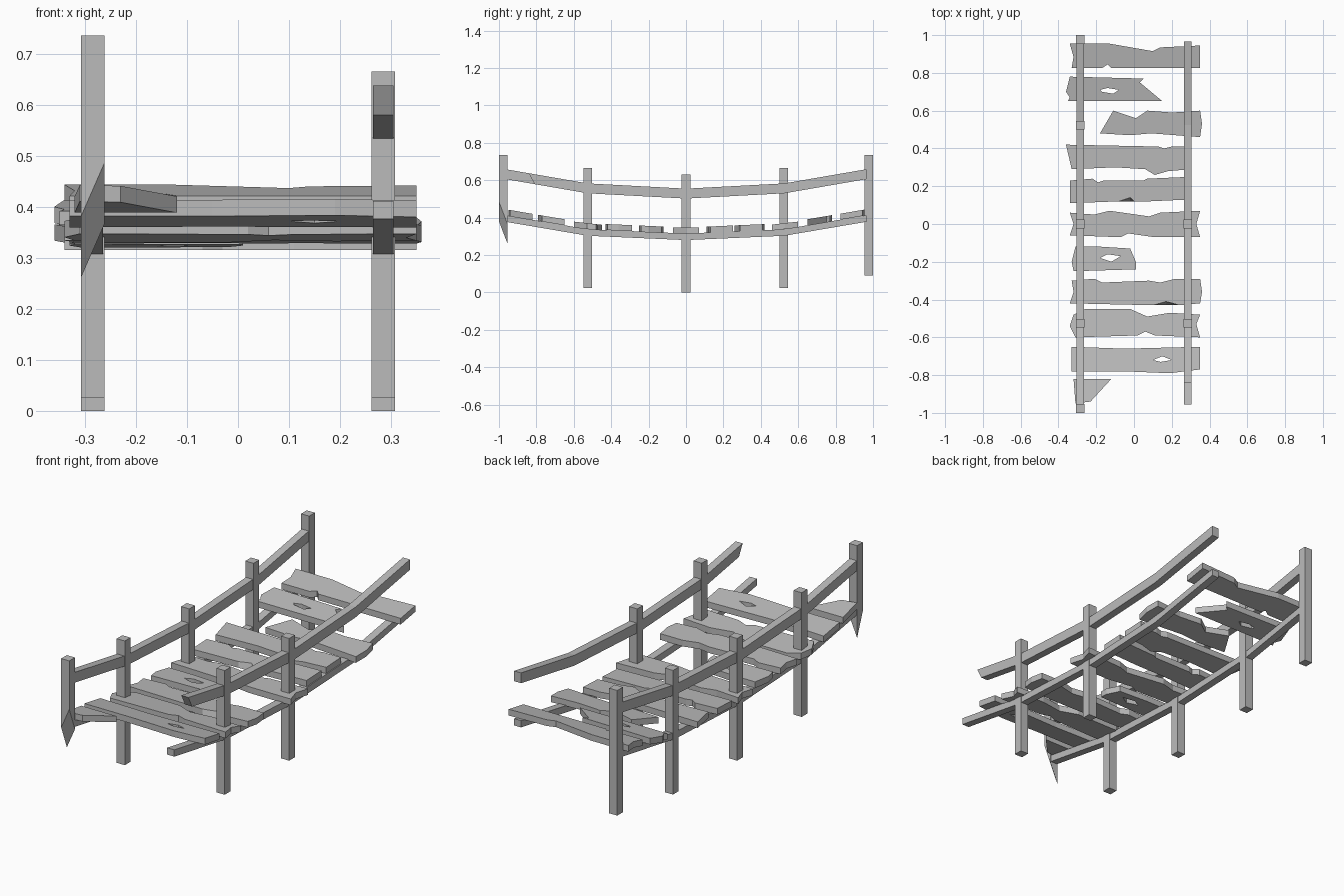
import bpy
import bmesh

cube = bpy.data.objects.get("Cube")
if cube:
    bpy.data.objects.remove(cube, do_unlink=True)

# One weathered grey for everything
wood = bpy.data.materials.new("weathered_grey_wood")
wood.use_nodes = True
grey = (0.5, 0.5, 0.5, 1.0)
wood.diffuse_color = grey
wood.node_tree.nodes["Principled BSDF"].inputs["Base Color"].default_value = grey

SIDE_X = 0.285
POST_HALF = 0.023
RAIL_HALF = 0.02
PLANK_THICK = 0.032


def finish(name, bm):
    """Turn a bmesh into a flat shaded wooden object."""
    bmesh.ops.recalc_face_normals(bm, faces=bm.faces)
    mesh = bpy.data.meshes.new(name)
    bm.to_mesh(mesh)
    bm.free()
    mesh.materials.append(wood)
    obj = bpy.data.objects.new(name, mesh)
    bpy.context.collection.objects.link(obj)
    return obj


def sag(y, middle, bend, end):
    """Height of the sagging line: two straight slopes on either side."""
    distance = abs(y)
    knee, tip = 0.525, 0.96
    if distance < knee:
        return middle + (bend - middle) * distance / knee
    return bend + (end - bend) * (distance - knee) / (tip - knee)


def beam_top(y):
    return sag(y, 0.315, 0.338, 0.412)


def rail_top(y):
    return sag(y, 0.555, 0.583, 0.658)


# Posts: square timbers
def post(name, x, y, bottom, top):
    bm = bmesh.new()
    bmesh.ops.create_cube(bm, size=1)
    for v in bm.verts:
        v.co.x = x + v.co.x * 2 * POST_HALF
        v.co.y = y + v.co.y * 2 * POST_HALF
        v.co.z = top if v.co.z > 0 else bottom
    return finish(name, bm)


for side, x in (("left", SIDE_X), ("right", -SIDE_X)):
    post(side + "_middle_post", x, 0, 0, 0.63)
    post(side + "_front_post", x, -0.525, 0.025, 0.665)
post("right_back_post", -SIDE_X, 0.523, 0.025, 0.665)
post("right_back_end_post", -SIDE_X, 0.977, 0.09, 0.735)

# Snapped end post with a slanted, pointed bottom
snapped = post("right_front_end_post", -SIDE_X, -0.977, 0.26, 0.735)
for v in snapped.data.vertices:
    if v.co.z < 0.5:
        v.co.z += 0.12 * (v.co.y < -0.977) + 0.105 * (v.co.x > -SIDE_X)


# Rails and beams: side profile following the sag, extruded across
def rail(name, x, start, end, height_at, depth, cut=0.0):
    ys = [start, -0.525, 0, 0.525, end]
    top = [(y, height_at(y)) for y in ys]
    low = [(y, height_at(y) - depth) for y in [start + cut] + ys[1:]]
    bm = bmesh.new()
    face = bm.faces.new([bm.verts.new((x - RAIL_HALF, y, z))
                         for y, z in top + low[::-1]])
    grown = bmesh.ops.extrude_face_region(bm, geom=[face])["geom"]
    moved = [g for g in grown if isinstance(g, bmesh.types.BMVert)]
    bmesh.ops.translate(bm, verts=moved, vec=(2 * RAIL_HALF, 0, 0))
    finish(name, bm)


rail("left_handrail", SIDE_X, -0.84, 0.965, rail_top, 0.053, cut=0.03)
rail("right_handrail", -SIDE_X, -0.96, 0.96, rail_top, 0.053)
rail("left_beam", SIDE_X, -0.955, 0.965, beam_top, 0.035)
rail("right_beam", -SIDE_X, -0.96, 0.96, beam_top, 0.035)


# Planks: ragged outlines in hundredths around the plank's middle line.
# A third number on a point is the y of its lower edge, making a chipped edge.
def plank(name, y, outline, hole=()):
    slope = (beam_top(y + 0.06) - beam_top(y - 0.06)) / 0.12
    bm = bmesh.new()
    edges, chips = [], []
    for loop in filter(None, (outline, hole)):
        ring = [bm.verts.new((p[0] / 100, p[1] / 100, 0)) for p in loop]
        chips += [(v, p[2] / 100) for v, p in zip(ring, loop) if len(p) > 2]
        edges += [bm.edges.new((a, b)) for a, b in zip(ring, ring[1:] + ring[:1])]
    bmesh.ops.triangle_fill(bm, edges=edges, use_beauty=True)
    grown = bmesh.ops.extrude_face_region(bm, geom=bm.faces[:], use_keep_orig=True)["geom"]
    moved = [g for g in grown if isinstance(g, bmesh.types.BMVert)]
    bmesh.ops.translate(bm, verts=moved, vec=(0, 0, PLANK_THICK))
    for v, low_y in chips:
        v.co.y = low_y
    for v in bm.verts:
        v.co.z += beam_top(y) + slope * v.co.y
        v.co.y += y
    finish(name, bm)


plank("back_plank", 0.885,
      [(-34, 7), (-13, 7), (10, 3), (14, 5), (35, 6), (35, -6), (-12, -6),
       (-14, -4), (-17, -6), (-33, -6), (-32, 0)])
plank("broken_holed_back_plank", 0.71,
      [(-34, 7), (5, 6), (3, 4), (15, -6), (-35, -6), (-34, -4), (-36, -1)],
      hole=[(-18, 0), (-14, 1), (-8, 0), (-11, -2), (-17, -1)])
plank("broken_left_plank", 0.53,
      [(-18, -5), (-11, 7), (1, 3), (7, 7), (20, 6), (35, 7), (36, 0),
       (35, -7), (9, -5), (-2, -6)])
plank("wide_back_plank", 0.35,
      [(-36, 7), (13, 6), (16, 5), (20, 6), (30, 6), (30, -6), (18, -7),
       (11, -9), (6, -6), (-10, -5), (-33, -6)])
plank("chipped_back_plank", 0.18,
      [(-34, 5), (-22, 6), (-19, 4), (-16, 5), (5, 5), (7, 6), (30, 7),
       (30, -5), (8, -6), (0, -6), (-2, -4, -6), (-8, -6), (-34, -7)])
plank("middle_plank", 0.0,
      [(-34, 6), (-21, 5), (-13, 7), (8, 4), (14, 6), (35, 7), (33, 0),
       (35, -7), (11, -7), (-3, -5), (-7, -7), (-34, -6), (-32, 0)])
plank("short_holed_plank", -0.18,
      [(-31, 6), (-18, 6), (-2, 5), (1, -2), (1, -6), (-32, -7), (-33, -2)],
      hole=[(-18, 0), (-14, 2), (-7, 1), (-12, -2)])
plank("chipped_front_plank", -0.36,
      [(-33, 6), (-21, 7), (-17, 5), (8, 6), (14, 5), (22, 7), (35, 7), (36, 0),
       (35, -6), (24, -7), (17, -5, -7), (10, -7), (-34, -6), (-32, 0)])
plank("notched_front_plank", -0.53,
      [(-32, 5), (-26, 8), (-2, 8), (7, 4), (19, 6), (35, 5), (33, 0),
       (35, -7), (11, -6), (6, -4), (2, -6), (-31, -7), (-34, -1)])
plank("holed_front_plank", -0.71,
      [(-33, 6), (-5, 5), (35, 6), (35, -6), (19, -8), (-5, -7), (-33, -7)],
      hole=[(10, -1), (15, 1), (20, -1), (14, -2)])
plank("broken_front_plank", -0.88,
      [(-32, 6), (-12, 6), (-23, -6), (-31, -7)])
